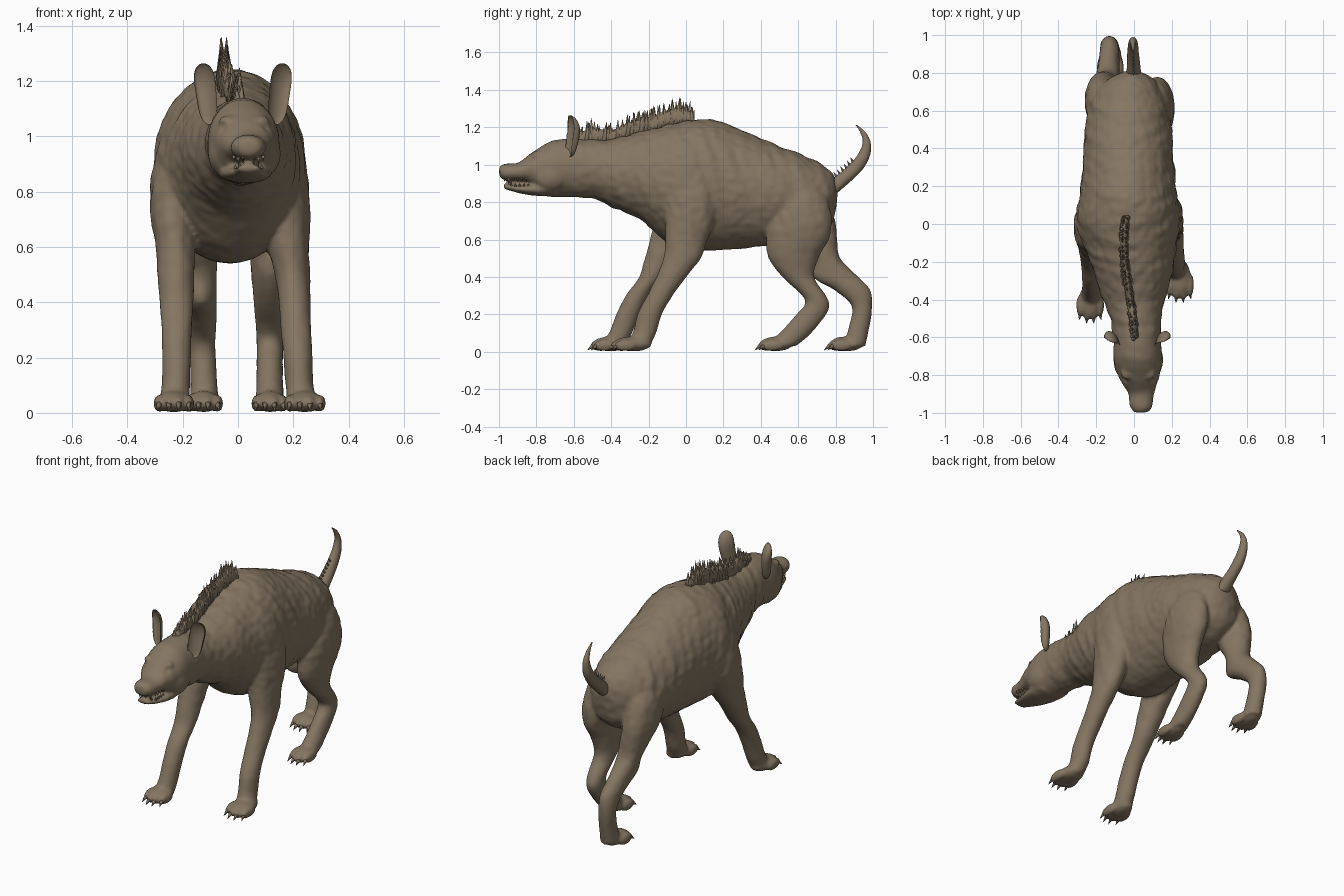
import bpy, bmesh, math, random
from mathutils import Vector, Matrix, noise

random.seed(4)
hide = bpy.data.materials.new("brown hide")
hide.diffuse_color = (0.235, 0.18, 0.122, 1)


def finish(bm, name):
    bmesh.ops.recalc_face_normals(bm, faces=bm.faces)
    me = bpy.data.meshes.new(name)
    bm.to_mesh(me)
    bm.free()
    for p in me.polygons:
        p.use_smooth = True
    me.materials.append(hide)
    ob = bpy.data.objects.new(name, me)
    bpy.context.collection.objects.link(ob)
    return ob


def spline(rows, steps):
    """Catmull-Rom interpolation through rows of numbers."""
    out = []
    for i in range(len(rows) - 1):
        p0, p1 = rows[max(i - 1, 0)], rows[i]
        p2, p3 = rows[i + 1], rows[min(i + 2, len(rows) - 1)]
        for s in range(steps):
            t = s / steps
            out.append([0.5 * (2 * b + (c - a) * t + (2 * a - 5 * b + 4 * c - d) * t * t
                               + (3 * b - a - 3 * c + d) * t ** 3)
                        for a, b, c, d in zip(p0, p1, p2, p3)])
    return out + [list(rows[-1])]


def loft(bm, rows, axis, n=28, steps=4):
    """Rows of x, y, z, half width, half depth; rings lie across the given axis."""
    prev = None
    rings = spline(rows, steps)
    for x, y, z, a, b in rings:
        a, b = max(a, 0.002), max(b, 0.002)
        ring = []
        for k in range(n):
            t = 2 * math.pi * k / n
            u, v = a * math.cos(t), b * math.sin(t)
            ring.append(bm.verts.new((x + u, y + v, z) if axis == 'z' else (x + u, y, z + v)))
        if prev:
            for k in range(n):
                bm.faces.new((prev[k], prev[(k + 1) % n], ring[(k + 1) % n], ring[k]))
        else:
            bm.faces.new(ring[::-1])
        prev = ring
    bm.faces.new(prev)


def trunk(rows):
    """y, x, half width, bottom z, top z -> loft rows."""
    return [(x, y, (b + t) / 2, w, (t - b) / 2) for y, x, w, b, t in rows]


def ball(bm, c, r):
    m = Matrix.Translation(c) @ Matrix.Diagonal((*r, 1))
    bmesh.ops.create_icosphere(bm, subdivisions=3, radius=1, matrix=m)


def spike(bm, base, tip, r, n=6):
    d = Vector(tip) - Vector(base)
    m = (Matrix.Translation((Vector(base) + Vector(tip)) / 2)
         @ d.to_track_quat('Z', 'Y').to_matrix().to_4x4())
    bmesh.ops.create_cone(bm, cap_ends=True, segments=n, radius1=r, radius2=r * 0.06,
                          depth=d.length, matrix=m)


body = bmesh.new()
claws = bmesh.new()

# head, neck and trunk
loft(body, trunk([
    (-.998, .038, .035, .935, .99), (-.965, .038, .06, .917, 1.006), (-.9, .038, .068, .912, 1.01),
    (-.85, .03, .09, .905, 1.045), (-.8, .025, .11, .865, 1.08), (-.72, .02, .129, .828, 1.127),
    (-.62, .018, .125, .828, 1.14), (-.5, .01, .135, .82, 1.132), (-.4, 0, .165, .775, 1.137),
    (-.25, -.005, .21, .71, 1.174), (-.12, -.02, .243, .6, 1.209), (0, -.028, .275, .546, 1.234),
    (.15, -.03, .258, .543, 1.24), (.34, -.03, .238, .555, 1.167), (.5, -.03, .23, .58, 1.1),
    (.65, -.028, .2, .6, 1.04), (.74, -.022, .15, .64, .99), (.785, -.015, .09, .7, .945),
    (.805, -.01, .03, .78, .88)]), 'y', 40)
# lower jaw and nose
loft(body, trunk([(-.972, .038, .04, .872, .898), (-.9, .038, .062, .85, .893),
                  (-.8, .03, .09, .834, .9), (-.7, .02, .1, .83, .92)]), 'y')
ball(body, (.038, -.965, .968), (.052, .035, .038))
for s in (-1, 1):
    ball(body, (.022 + s * .058, -.79, 1.055), (.035, .035, .02))   # brows
    ball(body, (.022 + s * .082, -.72, .94), (.05, .09, .08))       # cheeks

# legs: x, y, z, half width, half depth
loft(body, [(-.2, .02, .97, .07, .12), (-.233, 0, .85, .08, .14), (-.235, -.04, .7, .08, .13),
            (-.226, -.08, .6, .072, .11), (-.225, -.135, .5, .067, .085), (-.222, -.185, .4, .062, .066),
            (-.222, -.26, .3, .055, .062), (-.222, -.31, .2, .052, .062), (-.225, -.35, .1, .051, .062),
            (-.23, -.39, .03, .056, .065)], 'z')
loft(body, [(.15, .04, .97, .07, .12), (.175, .03, .85, .08, .14), (.18, .02, .7, .079, .13),
            (.182, 0, .6, .075, .115), (.197, -.02, .5, .064, .1), (.205, -.078, .4, .057, .08),
            (.21, -.14, .3, .055, .069), (.217, -.195, .2, .052, .066), (.222, -.222, .1, .051, .062),
            (.235, -.26, .03, .056, .065)], 'z')
loft(body, [(.09, .6, .92, .05, .08), (.11, .615, .83, .083, .135), (.123, .61, .7, .09, .17),
            (.125, .595, .6, .083, .167), (.12, .575, .5, .072, .135), (.115, .6, .4, .058, .085),
            (.115, .685, .3, .05, .063), (.115, .7, .25, .048, .066), (.115, .67, .2, .047, .08),
            (.115, .585, .1, .049, .085), (.115, .51, .03, .052, .078)], 'z')
loft(body, [(-.14, .6, .92, .05, .08), (-.165, .63, .83, .083, .125), (-.172, .665, .7, .09, .135),
            (-.16, .71, .6, .083, .1), (-.145, .75, .5, .067, .075), (-.135, .8, .4, .058, .122),
            (-.13, .89, .33, .053, .097), (-.13, .94, .25, .049, .057), (-.125, .93, .15, .049, .055),
            (-.12, .9, .03, .052, .06)], 'z')

# paws with four toes and claws: x, toe tip y, heel y, half width
for px, tip, heel, w in ((-.232, -.53, -.33, .068), (.242, -.42, -.2, .07),
                         (.115, .365, .55, .062), (-.125, .735, .93, .066)):
    ball(body, (px, (tip + heel) / 2 + .025, .042), (w * .85, (heel - tip) * .47, .04))
    for k in range(4):
        u = (k - 1.5) / 1.5
        tx, ty = px + u * w * .77, tip + .06 + .022 * abs(u) ** 2
        ball(body, (tx, ty + .015, .034), (w * .31, .06, .032))
        spike(claws, (tx, ty - .03, .032), (tx + u * .006, ty - .06, .008), .012)
finish(claws, "claws")

# fuse the flesh into one skin, then add sockets and loose folds
rough = finish(body, "rough_body")
md = rough.modifiers.new("fuse", 'REMESH')
md.mode, md.voxel_size = 'VOXEL', 0.01
md = rough.modifiers.new("soften", 'SMOOTH')
md.factor, md.iterations = 0.5, 5
bpy.context.view_layer.update()
skin = bpy.data.meshes.new_from_object(rough.evaluated_get(bpy.context.evaluated_depsgraph_get()))
bpy.data.objects.remove(rough)
bm = bmesh.new()
bm.from_mesh(skin)
bm.normal_update()
eyes = [Vector((.022 + s * .076, -.825, 1.03)) for s in (-1, 1)]
moves = []
for v in bm.verts:
    p = v.co
    fold = noise.noise(Vector((p.x * 5, p.y * 19 + p.z * 6, p.z * 4)))
    fine = noise.noise(p * 24)
    amount = min(1, max(.25, (p.z - .3) * 2)) * (.3 if p.y < -.6 else 1)
    d = amount * (.007 * fold + .004 * fine)
    for e in eyes:
        d -= .008 * math.exp(-((p - e).length / .016) ** 2)
    moves.append((v, v.normal * d))
for v, d in moves:
    v.co += d
finish(bm, "body")
bpy.data.meshes.remove(skin)

# teeth
bm = bmesh.new()
for s in (-1, 1):
    for k in range(7):
        y = -.97 + k * .023
        x = .038 + s * (.02 + .033 * min(1, k / 2))
        long = .036 if k == 1 else .02
        spike(bm, (x, y, .93), (x, y, .93 - long), .008)
        spike(bm, (x * .9 + .004, y + .012, .884), (x * .9 + .004, y + .012, .884 + long * .8), .008)
finish(bm, "teeth")

# ears: blunt ellipsoids with the front half pushed back into a cup
for name, x, s in (("left_ear", -.115, -1), ("right_ear", .15, 1)):
    bm = bmesh.new()
    bmesh.ops.create_icosphere(bm, subdivisions=4, radius=1)
    for v in bm.verts:
        if v.co.y < 0:
            v.co.y *= -.55
        h = v.co.z
        blunt = (1 - min(1, abs(h)) ** 4 + .02) ** .5 / max(.15, (1 - h * h + .02) ** .5)
        v.co = Vector((v.co.x * (.037 + .004 * h) * blunt, v.co.y * .05, h * .112))
        v.co.y += .45 * v.co.x * s + .006 * math.sin(h * 3)
    bm.transform(Matrix.Translation((x, -.622, 1.153)) @ Matrix.Rotation(s * .12, 4, 'Y'))
    finish(bm, name)

# tail with a hairy upper edge near the root
tail_rows = [(0, .77, .85, .04, .04), (-.002, .835, .92, .036, .055), (-.005, .9, .98, .031, .048),
             (-.005, .95, 1.05, .026, .034), (-.005, .966, 1.12, .018, .021),
             (-.005, .945, 1.175, .01, .014), (-.005, .91, 1.213, .003, .004)]
bm = bmesh.new()
loft(bm, tail_rows, 'z', 16)
for x, y, z, a, b in spline(tail_rows, 4)[3:11]:
    spike(bm, (x, y - b * .6, z - .02), (x, y - b - .008, z + .025), .014, 6)
finish(bm, "tail")

# mane: thin ridge plus ragged tufts along y, x, root z, top z
mane = spline([(-.6, .005, 1.1, 1.18), (-.5, -.005, 1.1, 1.235), (-.4, -.02, 1.11, 1.215),
               (-.3, -.035, 1.14, 1.265), (-.2, -.048, 1.16, 1.29), (-.1, -.053, 1.19, 1.335),
               (-.03, -.05, 1.2, 1.345), (.03, -.045, 1.21, 1.31)], 6)
bm = bmesh.new()
loft(bm, [(x, y, z + (t - z) * .3, .021, (t - z) * .4) for y, x, z, t in mane], 'y', 16, 1)
for y, x, z, t in mane:
    for k in (-1, 1):
        bx = x + k * random.uniform(.002, .012)
        by = y + random.uniform(-.008, .008)
        top = z + (t - z) * random.uniform(.75, 1.1)
        spike(bm, (bx, by, z), (x + k * .01, by + random.uniform(-.01, .02), top), .021, 8)
finish(bm, "mane")
